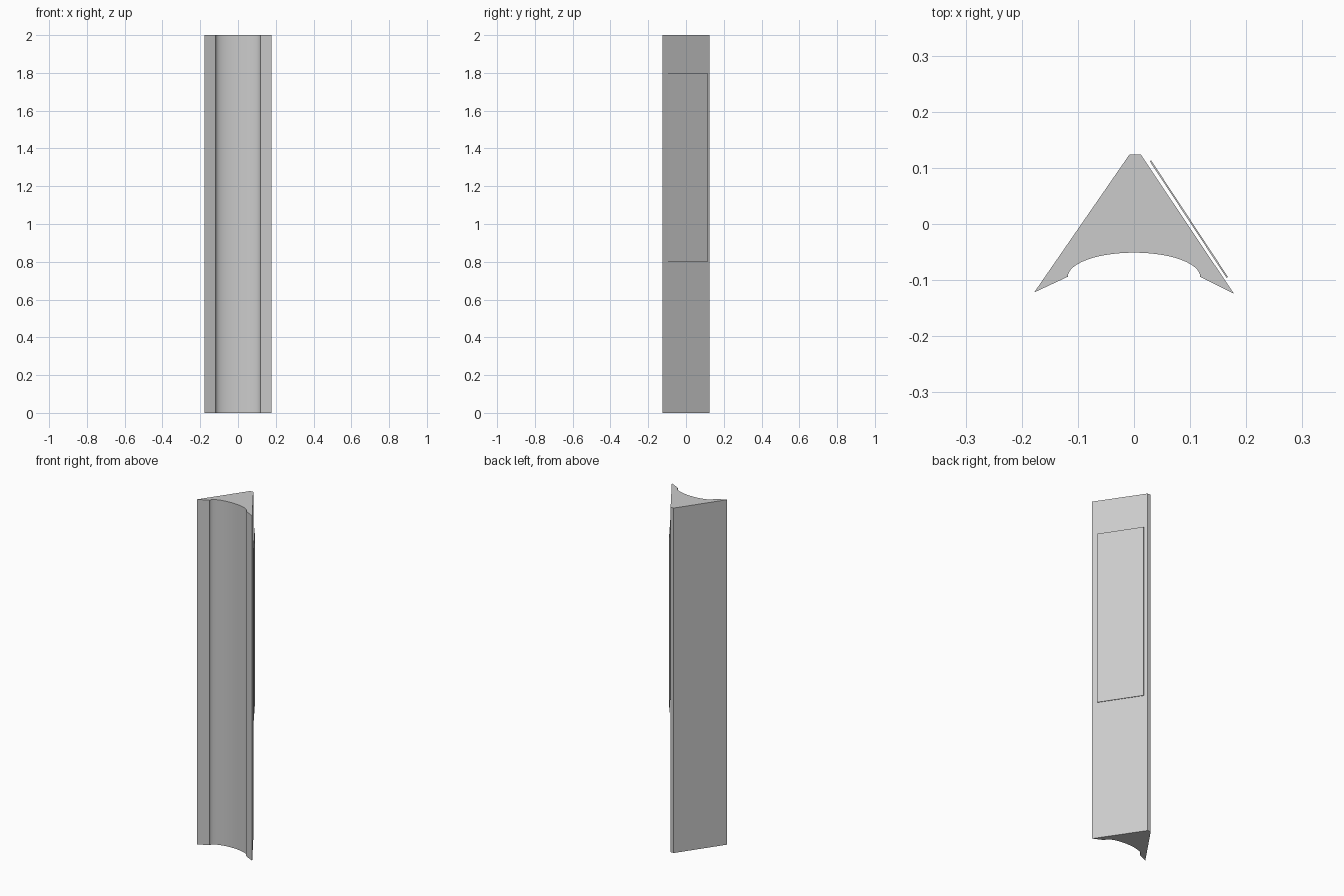
import bpy
import bmesh
import math

cube = bpy.data.objects.get("Cube")
if cube:
    bpy.data.objects.remove(cube, do_unlink=True)

grey = bpy.data.materials.new("light grey")
grey.use_nodes = True
colour = (0.6, 0.6, 0.6, 1)
grey.diffuse_color = colour
grey.node_tree.nodes["Principled BSDF"].inputs["Base Color"].default_value = colour


def extrude_profile(name, points, bottom, top):
    """Make a closed upright prism from an outline in plan."""
    bm = bmesh.new()
    base = bm.faces.new([bm.verts.new((x, y, bottom)) for x, y in points])
    result = bmesh.ops.extrude_face_region(bm, geom=[base], use_keep_orig=True)
    for item in result["geom"]:
        if isinstance(item, bmesh.types.BMVert):
            item.co.z = top
    bmesh.ops.recalc_face_normals(bm, faces=bm.faces)
    mesh = bpy.data.meshes.new(name)
    bm.to_mesh(mesh)
    bm.free()
    mesh.materials.append(grey)
    obj = bpy.data.objects.new(name, mesh)
    bpy.context.collection.objects.link(obj)
    return obj


# Wedge-shaped column with a hollowed, half-elliptical front
STEPS = 24
hollow = []
for i in range(STEPS + 1):
    a = math.pi * (1 - i / STEPS)
    hollow.append((0.118 * math.cos(a), -0.094 + 0.043 * math.sin(a)))
outline = [(-0.178, -0.122)] + hollow + [(0.178, -0.124), (0.012, 0.124), (-0.008, 0.124)]
column = extrude_profile("column", outline, 0, 2)

bpy.ops.object.select_all(action="DESELECT")
column.select_set(True)
bpy.context.view_layer.objects.active = column
bpy.ops.object.shade_smooth_by_angle(angle=math.radians(25))

# Thin panel floating just off the left slanted face
panel_outline = [(0.028, 0.112), (0.165, -0.096), (0.1675, -0.0945), (0.0305, 0.1135)]
extrude_profile("side_panel", panel_outline, 0.8, 1.8)
